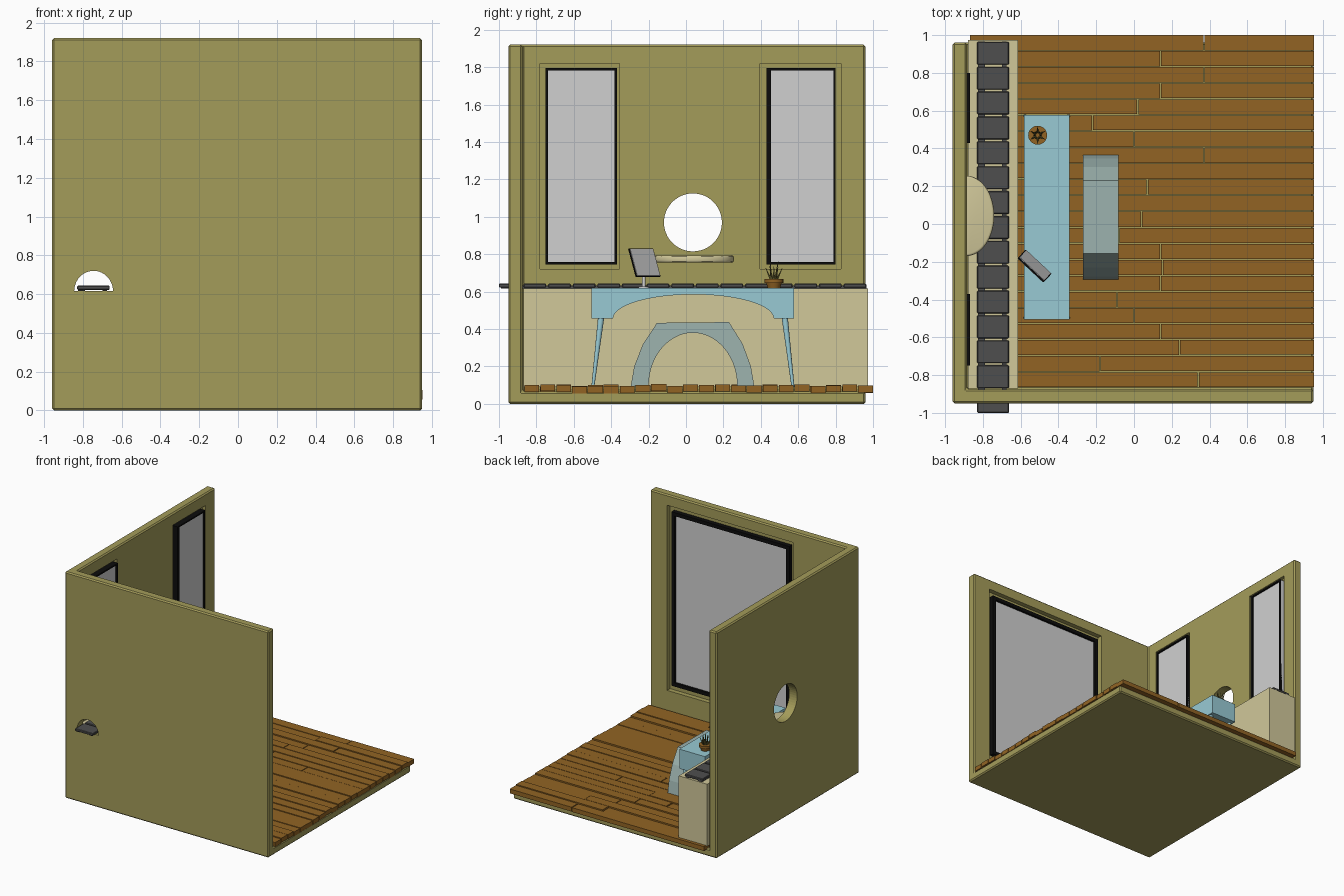
import bpy, bmesh, math, random
from mathutils import Vector, Matrix

random.seed(4)
if "Cube" in bpy.data.objects:
    bpy.data.objects.remove(bpy.data.objects["Cube"], do_unlink=True)


def material(name, r, g, b):
    def lin(c):
        c = c / 255
        return c / 12.92 if c < 0.04045 else ((c + 0.055) / 1.055) ** 2.4
    col = (lin(r), lin(g), lin(b), 1)
    m = bpy.data.materials.new(name)
    m.use_nodes = True
    m.diffuse_color = col
    m.node_tree.nodes["Principled BSDF"].inputs["Base Color"].default_value = col
    return m


OLIVE = material("olive wall", 164, 156, 90)
WOOD = material("brown wood", 146, 100, 36)
CREAM = material("cream", 209, 200, 154)
TEAL = material("light teal", 152, 202, 212)
GREY_TEAL = material("grey teal", 157, 179, 175)
GLASS = material("pale grey", 208, 208, 208)
BLACK = material("black", 12, 12, 12)
SLATE = material("dark grey", 78, 78, 78)
LEAF = material("leaf green", 112, 106, 54)


def finish(name, bm, mat):
    bmesh.ops.recalc_face_normals(bm, faces=bm.faces[:])
    me = bpy.data.meshes.new(name)
    bm.to_mesh(me)
    bm.free()
    ob = bpy.data.objects.new(name, me)
    bpy.context.collection.objects.link(ob)
    me.materials.append(mat)
    return ob


def add_box(bm, x, y, z):
    size = Matrix.Diagonal((x[1] - x[0], y[1] - y[0], z[1] - z[0], 1))
    mid = Matrix.Translation((sum(x) / 2, sum(y) / 2, sum(z) / 2))
    bmesh.ops.create_cube(bm, size=1, matrix=mid @ size)


def boxes(name, mat, *parts):
    bm = bmesh.new()
    for p in parts:
        add_box(bm, *p)
    return finish(name, bm, mat)


def prism(name, mat, axis, pts, lo, hi):
    """Extrude a flat outline along one axis."""
    bm = bmesh.new()
    place = {"x": lambda a, b, t: (t, a, b),
             "y": lambda a, b, t: (a, t, b),
             "z": lambda a, b, t: (a, b, t)}[axis]
    face = bm.faces.new([bm.verts.new(place(a, b, lo)) for a, b in pts])
    new = bmesh.ops.extrude_face_region(bm, geom=[face])["geom"]
    shift = Vector(place(0, 0, hi - lo))
    bmesh.ops.translate(bm, vec=shift, verts=[v for v in new if isinstance(v, bmesh.types.BMVert)])
    return finish(name, bm, mat)


def arc(ca, cb, ra, rb, start, end, n):
    angles = [math.radians(start + (end - start) * i / n) for i in range(n + 1)]
    return [(ca + ra * math.cos(t), cb + rb * math.sin(t)) for t in angles]


def modify(ob, kind, **settings):
    bpy.context.view_layer.objects.active = ob
    mod = ob.modifiers.new(kind, kind)
    for key, value in settings.items():
        setattr(mod, key, value)
    bpy.ops.object.modifier_apply(modifier=mod.name)


def cut(ob, cutter):
    modify(ob, "BOOLEAN", operation="DIFFERENCE", solver="EXACT", object=cutter)
    bpy.data.objects.remove(cutter, do_unlink=True)


def smooth(ob):
    bpy.ops.object.select_all(action="DESELECT")
    ob.select_set(True)
    bpy.context.view_layer.objects.active = ob
    bpy.ops.object.shade_smooth_by_angle()


# Room shell: two walls and a slab, with window pockets and two holes
WALL_X, WALL_Y = -0.885, -0.875
room = boxes("room_shell", OLIVE, ((-0.96, 0.95), (-0.95, 0.96), (0, 1.92)))
cut(room, boxes("cutter", OLIVE, ((WALL_X, 2), (WALL_Y, 2), (0.065, 3))))
modify(room, "BEVEL", width=0.01, segments=1)
side_windows = [((-0.78, -0.355), (-0.75, -0.37), 0.012), ((0.395, 0.83), (0.43, 0.80), 0.024)]
for pocket, _, _ in side_windows:
    cut(room, boxes("cutter", OLIVE, ((WALL_X - 0.03, 0), pocket, (0.72, 1.82))))
cut(room, boxes("cutter", OLIVE, ((-0.39, 0.79), (WALL_Y - 0.04, 0), (0.26, 1.83))))
cut(room, prism("cutter", OLIVE, "x", arc(0.037, 0.97, 0.155, 0.155, 0, 352.5, 47), -1.2, -0.8))
cut(room, prism("cutter", OLIVE, "y", arc(-0.745, 0.615, 0.1, 0.105, 0, 180, 24), -1.2, -0.8))

# Windows: black frame bars around a pale pane
for i, (_, y, bar) in enumerate(side_windows):
    x, z, thin = (WALL_X - 0.03, -0.868), (0.745, 1.795), 0.012
    boxes(f"side_window_frame_{i + 1}", BLACK,
          (x, (y[0], y[0] + bar), z), (x, (y[1] - thin, y[1]), z),
          (x, y, (z[0], z[0] + thin)), (x, y, (z[1] - thin, z[1])))
    boxes(f"side_window_pane_{i + 1}", GLASS, ((x[0], -0.88), y, (z[0] + 0.005, z[1] - 0.005)))
x, y, z, bar = (-0.355, 0.75), (WALL_Y - 0.04, WALL_Y - 0.002), (0.31, 1.785), 0.03
boxes("front_window_frame", BLACK,
      ((x[0], x[0] + bar), y, z), ((x[1] - bar, x[1]), y, z),
      (x, y, (z[0], z[0] + bar)), (x, y, (z[1] - bar, z[1])))
boxes("front_window_pane", GLASS, ((x[0] + 0.01, x[1] - 0.01), (y[0], -0.895), (z[0] + 0.01, z[1] - 0.01)))

# Floor planks: staggered rows with small height differences
joints = [0.37, 0.14, 0.37, 0.14, 0.02, -0.22, 0.0, 0.37, -0.4, 0.07, -0.5,
          0.04, -0.08, 0.14, 0.15, 0.14, -0.09, 0.0, 0.14, 0.24, -0.18, 0.34]
pitch = 1.87 / len(joints)
planks = []
for row, joint in enumerate(joints):
    top = 1.0 - row * pitch
    for span in ((-0.868, joint - 0.003), (joint + 0.003, 0.953)):
        low = 0.06 + random.uniform(-0.005, 0.008)
        planks.append((span, (top - pitch + random.uniform(0.003, 0.008), top), (low, low + 0.037)))
boxes("floor_planks", WOOD, *planks)

# Counter with a slatted belt running out through the front wall
boxes("counter", CREAM, ((-0.88, -0.613), (-0.87, 0.973), (0.09, 0.617)))
step = 1.975 / 15
slats = [((-0.83, -0.662), (-1 + i * step, -1 + (i + 1) * step - 0.011), (0.622, 0.643)) for i in range(15)]
belt = boxes("belt_slats", SLATE, *slats)
modify(belt, "BEVEL", width=0.004, segments=1)
boxes("belt_rails", SLATE, ((-0.825, -0.79), (-0.99, 0.965), (0.616, 0.634)),
      ((-0.70, -0.675), (-0.99, 0.965), (0.616, 0.634)))

# Half-round wall shelf under the round opening
shelf = prism("wall_shelf", CREAM, "z", arc(-0.89, 0.043, 0.15, 0.213, -90, 90, 32), 0.755, 0.793)
modify(shelf, "BEVEL", width=0.012, segments=3)
smooth(shelf)

# Desk with an arched apron and four splayed tapering legs
outline = [(-0.505, 0.455), (-0.505, 0.62), (0.578, 0.62), (0.578, 0.455)]
prism("desk_top", TEAL, "x", outline + arc(0.04, 0.455, 0.43, 0.13, 0, 180, 32), -0.582, -0.342)
bm = bmesh.new()
for sx in (-1, 1):
    for sy in (-1, 1):
        a = Vector((-0.462 + sx * 0.095, 0.037 + sy * 0.49, 0.47))
        b = Vector((-0.462 + sx * 0.115, 0.037 + sy * 0.535, 0.09))
        turn = (a - b).to_track_quat("Z", "Y").to_matrix().to_4x4()
        bmesh.ops.create_cone(bm, cap_ends=True, segments=12, radius1=0.008, radius2=0.017,
                              depth=(a - b).length, matrix=Matrix.Translation((a + b) / 2) @ turn)
smooth(finish("desk_legs", bm, TEAL))

# Arched stool
outer = [(-0.295, 0.095), (-0.277, 0.2), (-0.23, 0.32), (-0.155, 0.433),
         (0.23, 0.437), (0.303, 0.32), (0.347, 0.2), (0.365, 0.095)]
prism("stool", GREY_TEAL, "x", outer + arc(0.037, 0.095, 0.237, 0.285, 0, 180, 28), -0.27, -0.083)

# Tilted screen on a small round stand
tilt = Matrix.Rotation(math.radians(-43), 4, "Z") @ Matrix.Rotation(math.radians(20), 4, "X")
pose = Matrix.Translation((-0.526, -0.222, 0.755)) @ tilt
body = boxes("screen_body", BLACK, ((-0.094, 0.094), (-0.005, 0.003), (-0.08, 0.08)))
panel = boxes("screen_panel", GLASS, ((-0.09, 0.09), (-0.008, 0.006), (-0.076, 0.076)))
for ob in (body, panel):
    ob.data.transform(pose)
bm = bmesh.new()
for radius, low, high in ((0.028, 0.62, 0.628), (0.009, 0.625, 0.75)):
    bmesh.ops.create_cone(bm, cap_ends=True, segments=20, radius1=radius, radius2=radius, depth=high - low,
                          matrix=Matrix.Translation((-0.53, -0.226, (low + high) / 2)))
smooth(finish("screen_stand", bm, GLASS))

# Plant: flared pot with a rim and spiky leaves
base = Vector((-0.51, 0.47, 0))
bm = bmesh.new()
for r1, r2, low, high in ((0.034, 0.042, 0.62, 0.65), (0.05, 0.05, 0.647, 0.667)):
    bmesh.ops.create_cone(bm, cap_ends=True, segments=20, radius1=r1, radius2=r2, depth=high - low,
                          matrix=Matrix.Translation(base + Vector((0, 0, (low + high) / 2))))
smooth(finish("plant_pot", bm, WOOD))
bm = bmesh.new()
for i in range(12):
    t = i * math.tau / 12
    lean = 0.045 if i % 2 else 0.022
    out = Vector((math.cos(t), math.sin(t), 0))
    a = base + out * 0.015 + Vector((0, 0, 0.66))
    b = base + out * lean + Vector((0, 0, random.uniform(0.72, 0.765)))
    turn = (b - a).to_track_quat("Z", "Y").to_matrix().to_4x4()
    bmesh.ops.create_cone(bm, cap_ends=True, segments=5, radius1=0.007, radius2=0.001,
                          depth=(b - a).length, matrix=Matrix.Translation((a + b) / 2) @ turn)
finish("plant_leaves", bm, LEAF)
